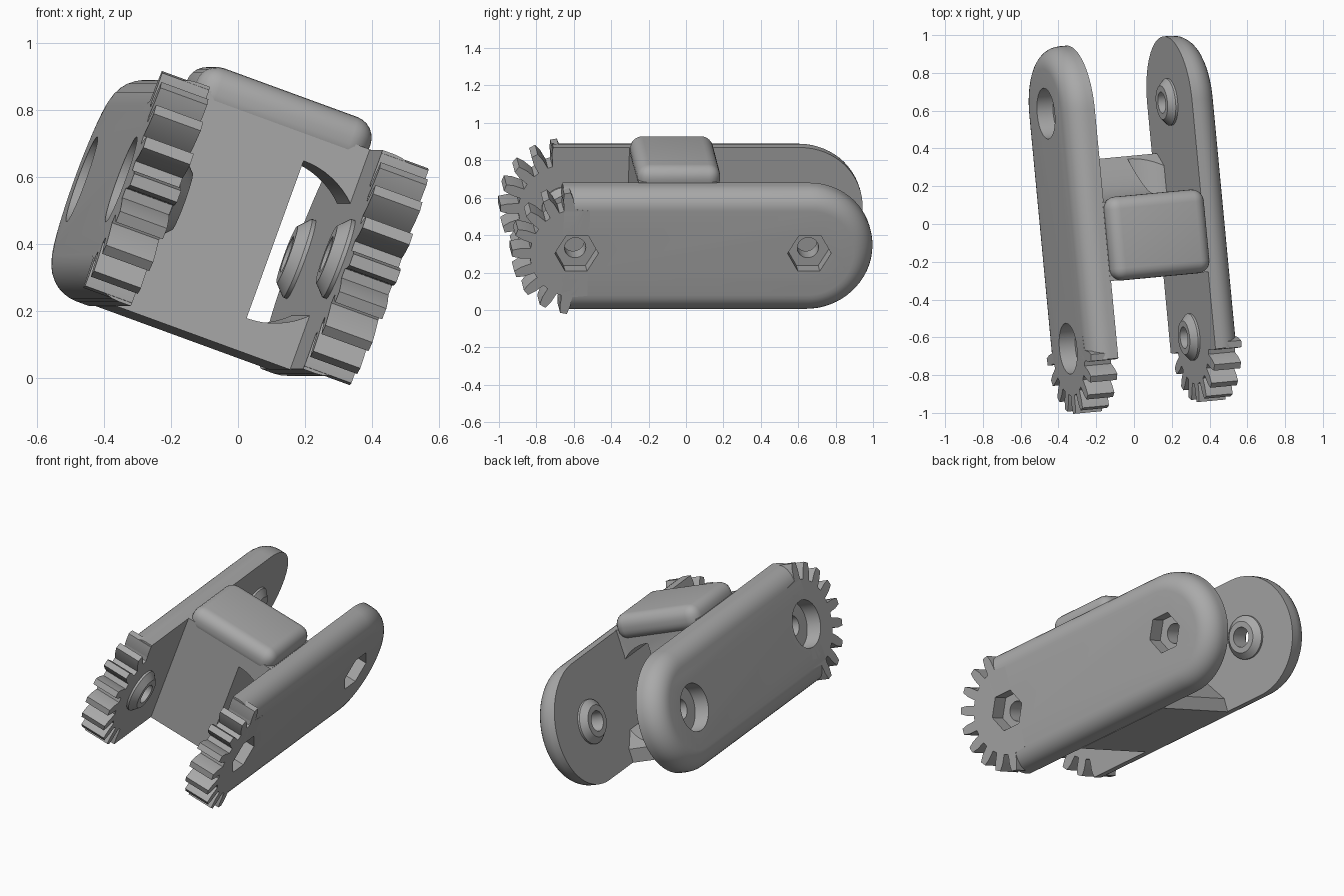
import bpy, bmesh
from math import sin, cos, radians, pi
from mathutils import Matrix

if "Cube" in bpy.data.objects:
    bpy.data.objects.remove(bpy.data.objects["Cube"])

grey = bpy.data.materials.new("mid grey")
grey.use_nodes = True
grey.diffuse_color = (0.4, 0.4, 0.4, 1)
grey.node_tree.nodes["Principled BSDF"].inputs["Base Color"].default_value = (0.4, 0.4, 0.4, 1)

# The link lies yawed and rolled in space
POSE = (Matrix.Translation((-0.01, 0, 0.4475)) @ Matrix.Rotation(radians(5.4), 4, 'Z')
        @ Matrix.Rotation(radians(20), 4, 'Y'))
INNER, OUTER = 0.275, 0.425      # plate faces, across the link
HALF, PIVOT = 0.348, 0.625       # half height, pivot distance
ROUND, CUT = 0.11, -0.70         # outer edge rounding, front end of plate


def finish(name, bm):
    bmesh.ops.recalc_face_normals(bm, faces=bm.faces)
    bm.transform(POSE)
    mesh = bpy.data.meshes.new(name)
    bm.to_mesh(mesh)
    bm.free()
    mesh.materials.append(grey)
    obj = bpy.data.objects.new(name, mesh)
    bpy.context.collection.objects.link(obj)
    return obj


def loft(name, rings):
    """Skin a list of closed rings and cap both ends."""
    bm = bmesh.new()
    loops = [[bm.verts.new(p) for p in ring] for ring in rings]
    n = len(loops[0])
    for a, b in zip(loops, loops[1:]):
        for i in range(n):
            j = (i + 1) % n
            bm.faces.new((a[i], a[j], b[j], b[i]))
    bm.faces.new(loops[0])
    bm.faces.new(loops[-1])
    return finish(name, bm)


def across(u, outline):
    return [(u, v, w) for v, w in outline]


def circle(v, r, n=40):
    return [(v + r * cos(2 * pi * i / n), r * sin(2 * pi * i / n)) for i in range(n)]


def smooth(obj):
    bpy.ops.object.select_all(action='DESELECT')
    obj.select_set(True)
    bpy.context.view_layer.objects.active = obj
    bpy.ops.object.shade_smooth_by_angle(angle=radians(32))


def carve(obj, cutters):
    bpy.context.view_layer.objects.active = obj
    for c in cutters:
        m = obj.modifiers.new("cut", 'BOOLEAN')
        m.operation, m.solver, m.object = 'DIFFERENCE', 'EXACT', c
        bpy.ops.object.modifier_apply(modifier=m.name)


def discard(cutters):
    for c in cutters:
        bpy.data.objects.remove(c)


def plate_outline(inset):
    r = HALF - inset
    arc = [radians(-90 + 180 * i / 32) for i in range(33)]
    return [(CUT, -r)] + [(PIVOT + r * cos(a), r * sin(a)) for a in arc] + [(CUT, r)]


def gear_outline():
    tooth = [(-6.5, 0.25), (-5.2, 0.305), (-3, 0.347), (3, 0.347), (5.2, 0.305), (6.5, 0.25)]
    polar = [(-105, 0.25)]
    for k in range(-4, 5):
        polar += [(20 * k + d, r) for d, r in tooth]
    polar += [(105, 0.25)]
    return [(-PIVOT - r * cos(radians(a)), r * sin(radians(a))) for a, r in polar]


# Side plates with toothed front ends, pivot bosses and bolt recesses
for side, label in ((1, "left"), (-1, "right")):
    s = side
    steps = [radians(90 * i / 8) for i in range(9)]
    rings = [across(s * INNER, plate_outline(0))]
    rings += [across(s * (OUTER - ROUND + ROUND * sin(a)), plate_outline(ROUND * (1 - cos(a))))
              for a in steps]
    plate = loft(label + "_side_plate", rings)
    gear = loft(label + "_gear_teeth", [across(s * u, gear_outline()) for u in (INNER, OUTER)])
    parts = [plate, gear]
    cutters = []
    for v, end in ((-PIVOT, "front"), (PIVOT, "rear")):
        boss = [(INNER + 0.01, 0.125), (INNER - 0.012, 0.125), (INNER - 0.045, 0.09)]
        parts.append(loft(label + "_" + end + "_boss",
                          [across(s * u, circle(v, r)) for u, r in boss]))
        cutters.append(loft("bolt_hole", [across(s * u, circle(v, 0.057)) for u in (0.15, 0.6)]))
        # Hexagonal nut pockets on one side, round head pockets on the other
        pocket = circle(v, 0.117, 6) if s > 0 else circle(v, 0.135)
        cutters.append(loft("bolt_pocket", [across(s * u, pocket) for u in (0.335, 0.6)]))
    for part in parts:
        carve(part, cutters)
        smooth(part)
    discard(cutters)

# Bridge between the plates, scooped at the back
profile = [(-0.29, 0.35), (-0.29, -0.35), (0.36, -0.35), (0.36, -0.27), (0.30, -0.19),
           (0.25, -0.12), (0.205, -0.05), (0.17, 0.02), (0.145, 0.10), (0.13, 0.20), (0.13, 0.35)]
bridge = loft("bridge", [across(u, profile) for u in (-INNER - 0.005, INNER + 0.005)])

# Half-round channel beside one plate
arch = [(0.10 + 0.25 * cos(a), 0.25 * sin(a))
        for a in (radians(-90 + 180 * i / 32) for i in range(33))]
channel = loft("channel_cutter", [[(u, v, w) for u, w in arch] for v in (-0.6, 0.6)])
carve(bridge, [channel])
smooth(bridge)
discard([channel])

# Rounded pad on top of the bridge
bm = bmesh.new()
bmesh.ops.create_cube(bm, size=1)
bm.transform(Matrix.Translation((0, -0.07, 0.355)) @ Matrix.Diagonal((0.555, 0.445, 0.15, 1)))
bmesh.ops.bevel(bm, geom=bm.edges[:], offset=0.065, segments=6, profile=0.5, affect='EDGES')
smooth(finish("top_pad", bm))
